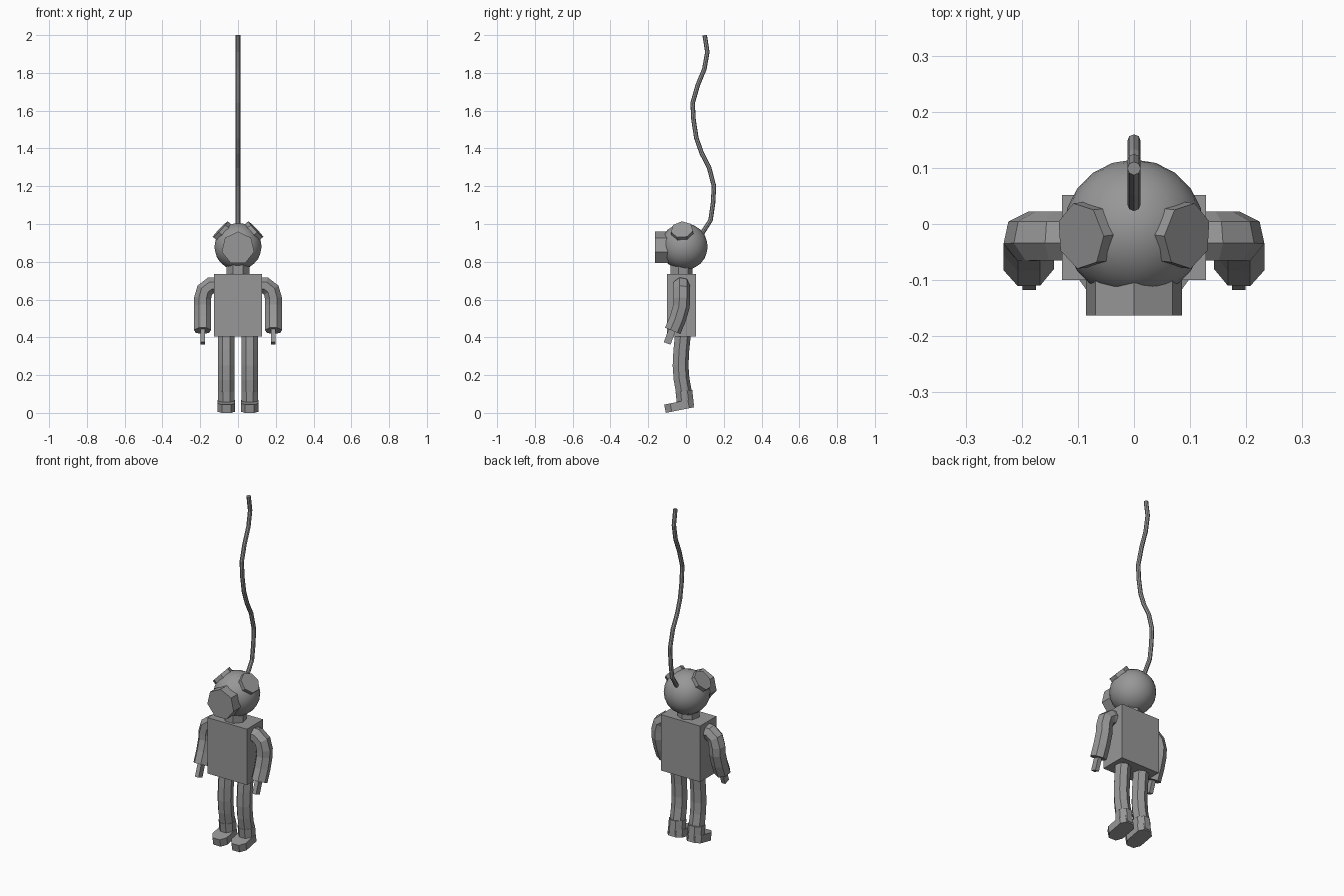
import bpy, bmesh, math
from mathutils import Vector, Matrix

if "Cube" in bpy.data.objects:
    bpy.data.objects.remove(bpy.data.objects["Cube"])

grey = bpy.data.materials.new("suit_grey")
grey.diffuse_color = (0.31, 0.31, 0.31, 1)
grey.use_nodes = True
grey.node_tree.nodes["Principled BSDF"].inputs["Base Color"].default_value = grey.diffuse_color


def finish(name, bm):
    bmesh.ops.recalc_face_normals(bm, faces=bm.faces[:])
    me = bpy.data.meshes.new(name)
    bm.to_mesh(me)
    bm.free()
    ob = bpy.data.objects.new(name, me)
    bpy.context.collection.objects.link(ob)
    me.materials.append(grey)
    return ob


def loft(name, rings):
    """Closed skin through rings of equal point count."""
    bm = bmesh.new()
    vs = [[bm.verts.new(p) for p in r] for r in rings]
    n = len(vs[0])
    for a, b in zip(vs, vs[1:]):
        for i in range(n):
            j = (i + 1) % n
            bm.faces.new((a[i], a[j], b[j], b[i]))
    bm.faces.new(vs[0])
    bm.faces.new(vs[-1])
    return finish(name, bm)


def tube(name, path, radius, sides=7, up=(0, 1, 0)):
    """Polygonal tube along a path, 'up' sets where the first corner points."""
    pts = [Vector(p) for p in path]
    rings, ref, last = [], Vector(up), None
    for i, p in enumerate(pts):
        t = (pts[min(i + 1, len(pts) - 1)] - pts[max(i - 1, 0)]).normalized()
        if last:
            ref = last.rotation_difference(t) @ ref
        last = t
        u = (ref - t * ref.dot(t)).normalized()
        v = t.cross(u)
        ring = []
        for k in range(sides):
            a = 2 * math.pi * k / sides
            ring.append(p + (u * math.cos(a) + v * math.sin(a)) * radius)
        rings.append(ring)
    return loft(name, rings)


def box(name, center, size, tilt=0):
    bm = bmesh.new()
    bmesh.ops.create_cube(bm, size=1, matrix=Matrix.Translation(center)
                          @ Matrix.Rotation(tilt, 4, 'X') @ Matrix.Diagonal((*size, 1)))
    return finish(name, bm)


# Torso and neck
box("torso", (0, -0.024, 0.57), (0.256, 0.152, 0.33))
tube("neck", [(0, -0.027, 0.72), (0, -0.027, 0.79)], 0.062)

# Round helmet
HEAD = Vector((0, -0.01, 0.88))
bm = bmesh.new()
bmesh.ops.create_icosphere(bm, subdivisions=3, radius=0.125,
                           matrix=Matrix.Translation(HEAD))
for f in bm.faces:
    f.smooth = True
finish("helmet", bm)

# Front window and the two upper side windows
tube("front_window", [(0, -0.08, 0.872), (0, -0.163, 0.872)], 0.088, up=(0, 0, 1))
for s, side in ((-1, "left"), (1, "right")):
    axis = Vector((s, -0.12, 0.95)).normalized()
    tube(side + "_window", [HEAD + axis * 0.085, HEAD + axis * 0.132],
         0.06, up=(-s, 0, 1))

# Air hose rising from the back of the helmet
hose = [(0.07, 0.92), (0.088, 0.955), (0.13, 1.02), (0.143, 1.11), (0.148, 1.20),
        (0.122, 1.30), (0.083, 1.375), (0.055, 1.455), (0.04, 1.55), (0.035, 1.64),
        (0.062, 1.735), (0.097, 1.82), (0.113, 1.91), (0.099, 2.0)]
tube("air_hose", [(0, y, z) for y, z in hose], 0.012, sides=8)

# Limbs, repeated on both sides
for s, side in ((-1, "left"), (1, "right")):
    arm = [(0.10, -0.024, 0.674), (0.145, -0.024, 0.674), (0.176, -0.024, 0.65),
           (0.188, -0.024, 0.605), (0.188, -0.026, 0.565), (0.188, -0.045, 0.50),
           (0.188, -0.072, 0.435)]
    tube(side + "_arm", [(s * x, y, z) for x, y, z in arm], 0.046)
    box(side + "_hand", (s * 0.187, -0.084, 0.41), (0.024, 0.038, 0.09), -0.35)

    leg = [(-0.018, 0.42), (-0.027, 0.33), (-0.031, 0.25), (-0.026, 0.18), (-0.008, 0.08)]
    tube(side + "_leg", [(s * 0.062, y, z) for y, z in leg], 0.044)
    tube(side + "_boot_cuff", [(s * 0.062, -0.002, 0.035), (s * 0.062, -0.011, 0.116)],
         0.048, sides=8, up=(0.41, 1, 0))

    # Boot sole: chamfered plate sloping down to the toe
    outline = [(-0.047, -0.075), (-0.024, -0.107), (0.024, -0.107), (0.047, -0.075),
               (0.047, 0.018), (0.024, 0.042), (-0.024, 0.042), (-0.047, 0.018)]
    rings = [[Vector((s * 0.062 + x, y - 0.2 * h, 0.0 + 0.2 * (y + 0.107) + h))
              for x, y in outline] for h in (0.0, 0.044)]
    loft(side + "_boot_foot", rings)
